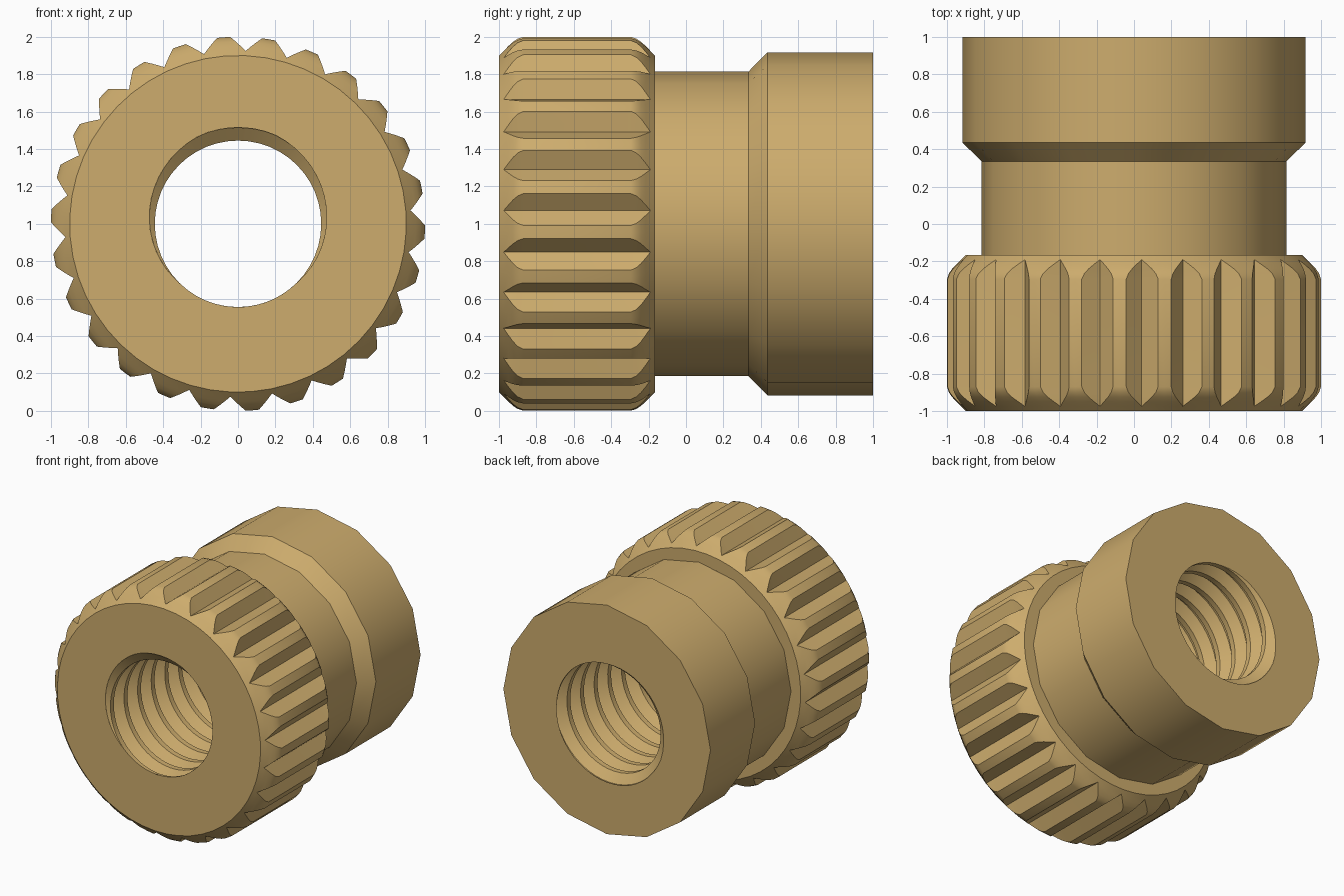
import bpy, bmesh, math

if "Cube" in bpy.data.objects:
    bpy.data.objects.remove(bpy.data.objects["Cube"])

TAU = 2 * math.pi
brass = bpy.data.materials.new("brass")
brass.diffuse_color = (0.61, 0.413, 0.153, 1)
brass.use_nodes = True
brass.node_tree.nodes["Principled BSDF"].inputs["Base Color"].default_value = brass.diffuse_color


def point(r, a, y):
    """Point at radius r and angle a around the insert's y axis."""
    return (r * math.cos(a), y, 1 + r * math.sin(a))


def skin(name, rows, closed=True):
    """Skin consecutive rings of points into one smooth-shaded part."""
    bm = bmesh.new()
    grid = [[bm.verts.new(p) for p in row] for row in rows]
    n = len(grid[0])
    for lo, hi in zip(grid, grid[1:]):
        for j in range(n if closed else n - 1):
            k = (j + 1) % n
            bm.faces.new((lo[j], hi[j], hi[k], lo[k]))
    bmesh.ops.remove_doubles(bm, verts=bm.verts, dist=1e-4)
    me = bpy.data.meshes.new(name)
    bm.to_mesh(me)
    bm.free()
    me.materials.append(brass)
    ob = bpy.data.objects.new(name, me)
    bpy.context.collection.objects.link(ob)
    bpy.ops.object.select_all(action='DESELECT')
    ob.select_set(True)
    bpy.context.view_layer.objects.active = ob
    bpy.ops.object.shade_smooth_by_angle(angle=math.radians(30))
    return ob


# Internal thread: trapezoid profile on a right-handed helix
PITCH, MINOR, MAJOR = 0.172, 0.445, 0.515


def turn(a):
    return (a - math.pi / 2) / TAU


def thread_radius(a, y):
    ph = ((y + 1) / PITCH + turn(a)) % 1
    d = min(ph, 1 - ph)
    t = min(1, max(0, (d - 0.0625) / 0.3125))
    return MAJOR + (MINOR - MAJOR) * t


def rim(angles, y):
    return [point(thread_radius(a, y), a, y) for a in angles]


# Threaded bore, rows follow the helix and are trimmed at both ends
SEG = 48
rows = []
for n in range(14, -3, -1):
    for b in (0.9375, 0.625, 0.375, 0.0625):
        row = []
        for j in range(SEG + 1):
            a = TAU * j / SEG
            y = max(-1, min(1, -1 + PITCH * (n + b - turn(a))))
            row.append(point(thread_radius(a, y), a, y))
        rows.append(row)
skin("threaded_bore", rows, closed=False)

# Knurled ring: V grooves that run out on the rounded shoulders
TEETH, VALLEY = 26, 0.925
STEP = TAU / TEETH
PHASE, HALF = math.radians(4.4), math.radians(4.9)


def knurl_columns(r):
    hw = HALF * max(0, (r - VALLEY) / (1 - VALLEY))
    cols = []
    for i in range(TEETH):
        c = PHASE + i * STEP
        cols += [(c, min(r, VALLEY)), (c + hw, r),
                 (c + STEP / 2, r), (c + STEP - hw, r)]
    return cols


shoulder = [(0, 0.9), (0.025, 0.925), (0.05, 0.95), (0.075, 0.973),
            (0.1, 0.99), (0.13, 1.0)]
profile = [(-1 + d, r) for d, r in shoulder]
profile += [(-0.165 - d, r) for d, r in reversed(shoulder)]
rows = [[point(r, a, y) for a, r in knurl_columns(rad)] for y, rad in profile]
flat = [a for a, _ in knurl_columns(0.95)]
rows.append([point(0.8, a, -0.165) for a, _ in knurl_columns(0.9)])
skin("knurled_ring", rows)

# Front face between bore rim and knurled ring
ring = [PHASE + STEP / 2 * i for i in range(2 * TEETH)]
skin("front_face", [rim(ring, -1), [point(0.9, a, -1) for a in ring]])

# Neck, flare and rear barrel with sixteen sides
SIDES = 16
angles = [TAU * i / SIDES for i in range(SIDES)]
body = [(-0.165, 0.815), (0.335, 0.815), (0.435, 0.917), (1, 0.917)]
skin("neck_and_barrel", [[point(r, a, y) for a in angles] for y, r in body])

# Rear face between barrel edge and bore rim
ring = [TAU * i / SEG for i in range(SEG)]
half = math.pi / SIDES
edge = [point(0.917 * math.cos(half) / math.cos(a % (2 * half) - half), a, 1)
        for a in ring]
skin("rear_face", [edge, rim(ring, 1)])
